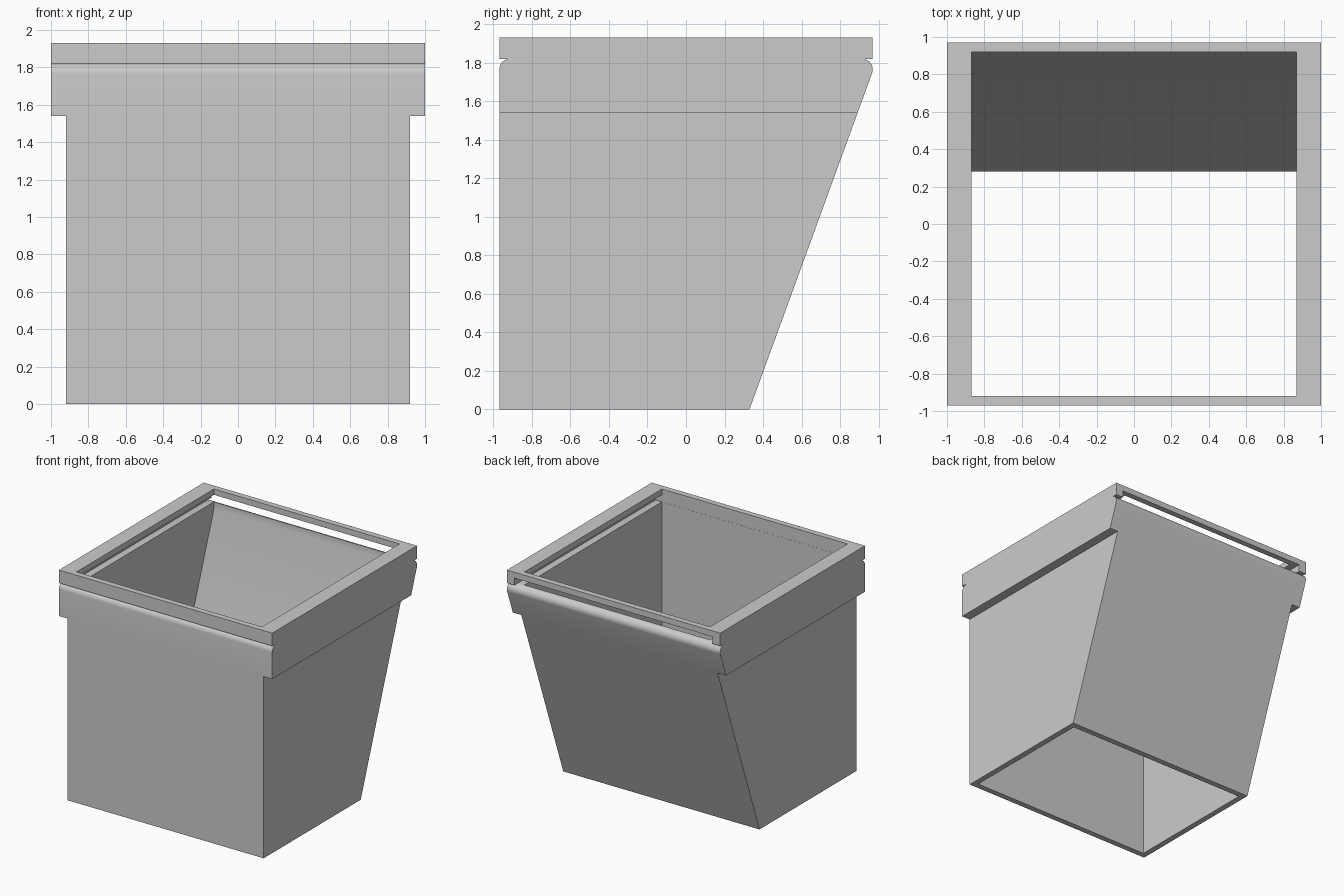
import bpy, bmesh, math

if "Cube" in bpy.data.objects:
    bpy.data.objects.remove(bpy.data.objects["Cube"], do_unlink=True)

grey = bpy.data.materials.new("light_grey")
grey.use_nodes = True
grey.diffuse_color = (0.6, 0.6, 0.6, 1)
grey.node_tree.nodes["Principled BSDF"].inputs["Base Color"].default_value = (0.6, 0.6, 0.6, 1)


def prism(name, profile, x0, x1):
    """Extrude a (y, z) profile from x0 to x1."""
    bm = bmesh.new()
    face = bm.faces.new([bm.verts.new((x0, y, z)) for y, z in profile])
    new = bmesh.ops.extrude_face_region(bm, geom=[face])["geom"]
    bmesh.ops.translate(bm, vec=(x1 - x0, 0, 0),
                        verts=[v for v in new if isinstance(v, bmesh.types.BMVert)])
    bmesh.ops.recalc_face_normals(bm, faces=bm.faces)
    mesh = bpy.data.meshes.new(name)
    bm.to_mesh(mesh)
    bm.free()
    mesh.materials.append(grey)
    obj = bpy.data.objects.new(name, mesh)
    bpy.context.collection.objects.link(obj)
    return obj


def box(name, x0, x1, y0, y1, z0, z1):
    return prism(name, [(y0, z0), (y1, z0), (y1, z1), (y0, z1)], x0, x1)


def cut(obj, cutters):
    """Subtract each cutter, apply the result and remove the cutter."""
    bpy.ops.object.select_all(action="DESELECT")
    bpy.context.view_layer.objects.active = obj
    obj.select_set(True)
    for cutter in cutters:
        mod = obj.modifiers.new("cut", "BOOLEAN")
        mod.object, mod.operation, mod.solver = cutter, "DIFFERENCE", "EXACT"
        bpy.ops.object.modifier_apply(modifier=mod.name)
        bpy.data.objects.remove(cutter, do_unlink=True)
    bpy.ops.object.shade_smooth_by_angle(angle=math.radians(25))


def arc(y, z, radius, start, end, steps=8):
    angles = [math.radians(start + (end - start) * i / steps) for i in range(steps + 1)]
    return [(y + radius * math.cos(a), z + radius * math.sin(a)) for a in angles]


HALF, DEPTH, WALL = 1.0, 0.97, 0.05
BODY, INNER = 0.92, 0.87
LEDGE, TOP, FLANGE = 1.82, 1.93, 1.54
ROUND = 0.055
SLOPE = math.tan(math.radians(20))

# Container: sloped back, rounded upper edges, side flanges, open top and bottom
centre = DEPTH - ROUND
outline = [(-DEPTH, 0), (0.33, 0)]
outline += arc(centre, LEDGE - ROUND, ROUND, -20, 90)
outline += arc(-centre, LEDGE - ROUND, ROUND, 90, 180)
container = prism("container", outline, -HALF, HALF)
low, high = -0.1, 2.1
cavity = [(-DEPTH + WALL, low), (0.28 + low * SLOPE, low),
          (0.28 + 1.76 * SLOPE, 1.76), (0.92, high), (-DEPTH + WALL, high)]
cut(container, [
    box("cutter_left", BODY, 1.2, -1.2, 1.2, low, FLANGE),
    box("cutter_right", -1.2, -BODY, -1.2, 1.2, low, FLANGE),
    prism("cutter_cavity", cavity, -INNER, INNER),
])

# Rim: open frame with a lid channel running in from the back
rim = box("rim", -HALF, HALF, -DEPTH, DEPTH, LEDGE, TOP)
cut(rim, [
    box("cutter_opening", -INNER, INNER, -0.92, 0.92, 1.7, high),
    box("cutter_channel", -0.93, 0.93, -0.92, 1.2, 1.7, 1.88),
])
